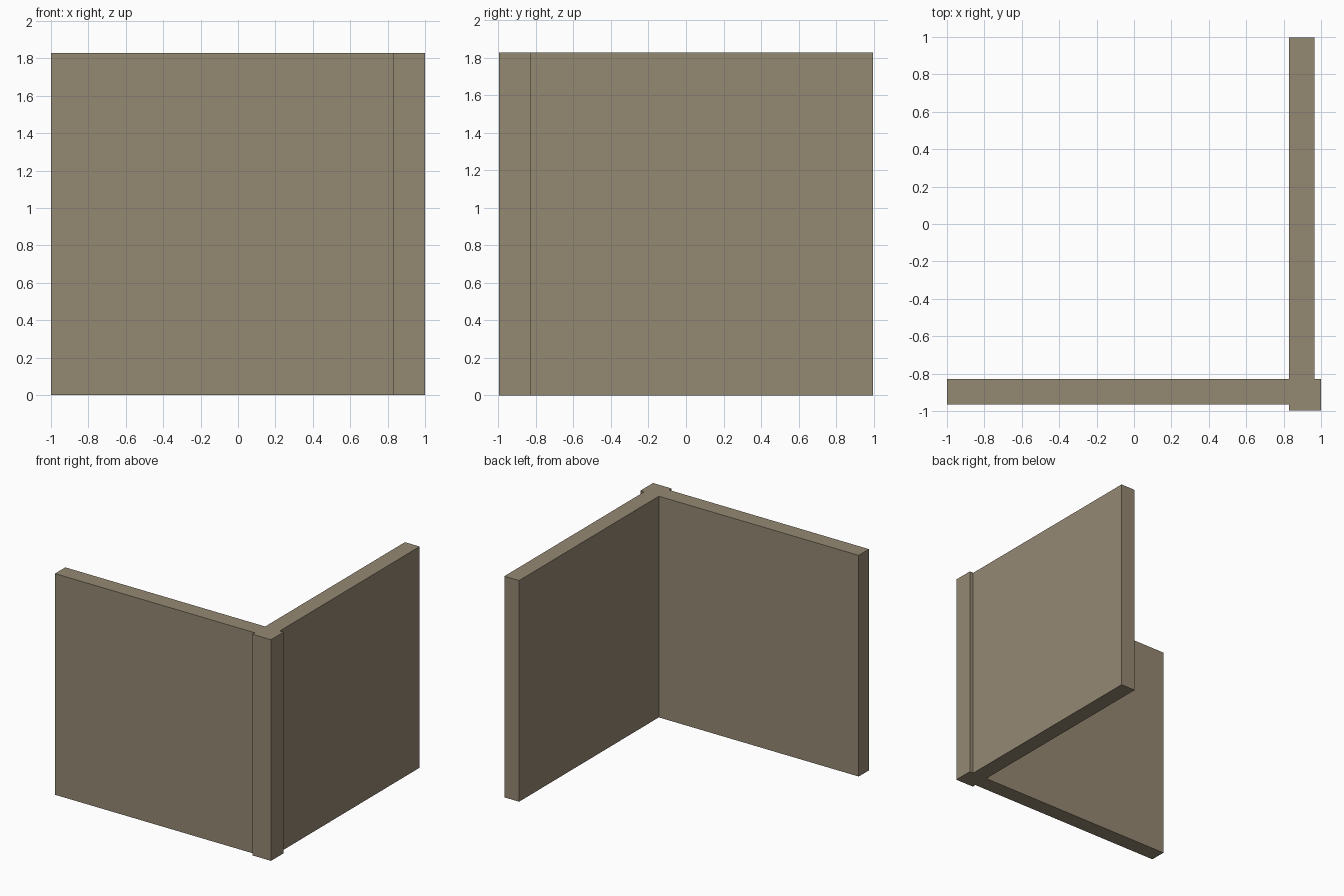
import bpy
import bmesh
from mathutils import Matrix, Vector

if "Cube" in bpy.data.objects:
    bpy.data.objects.remove(bpy.data.objects["Cube"])

HEIGHT = 1.83
INNER = 0.83   # inner corner line of the two walls
OUTER = 0.965  # outer wall faces
EDGE = 1.0     # overall extent

stone = bpy.data.materials.new("warm grey brown")
stone.diffuse_color = (0.296, 0.246, 0.171, 1.0)
stone.use_nodes = True
stone.node_tree.nodes["Principled BSDF"].inputs["Base Color"].default_value = stone.diffuse_color


def box(name, low, high):
    """Axis-aligned box between two corners."""
    low, high = Vector(low), Vector(high)
    bm = bmesh.new()
    bmesh.ops.create_cube(
        bm, size=1.0,
        matrix=Matrix.Translation((low + high) / 2) @ Matrix.Diagonal((*(high - low), 1.0)))
    mesh = bpy.data.meshes.new(name)
    bm.to_mesh(mesh)
    bm.free()
    mesh.materials.append(stone)
    obj = bpy.data.objects.new(name, mesh)
    bpy.context.collection.objects.link(obj)
    return obj


# Two wall panels meeting at a right angle
box("front_wall", (-EDGE, -OUTER, 0), (INNER, -INNER, HEIGHT))
box("side_wall", (INNER, -INNER, 0), (OUTER, EDGE - 0.003, HEIGHT))

# Corner post, standing slightly proud of both outer wall faces
box("corner_post", (INNER, -EDGE + 0.003, 0), (EDGE, -INNER, HEIGHT))
